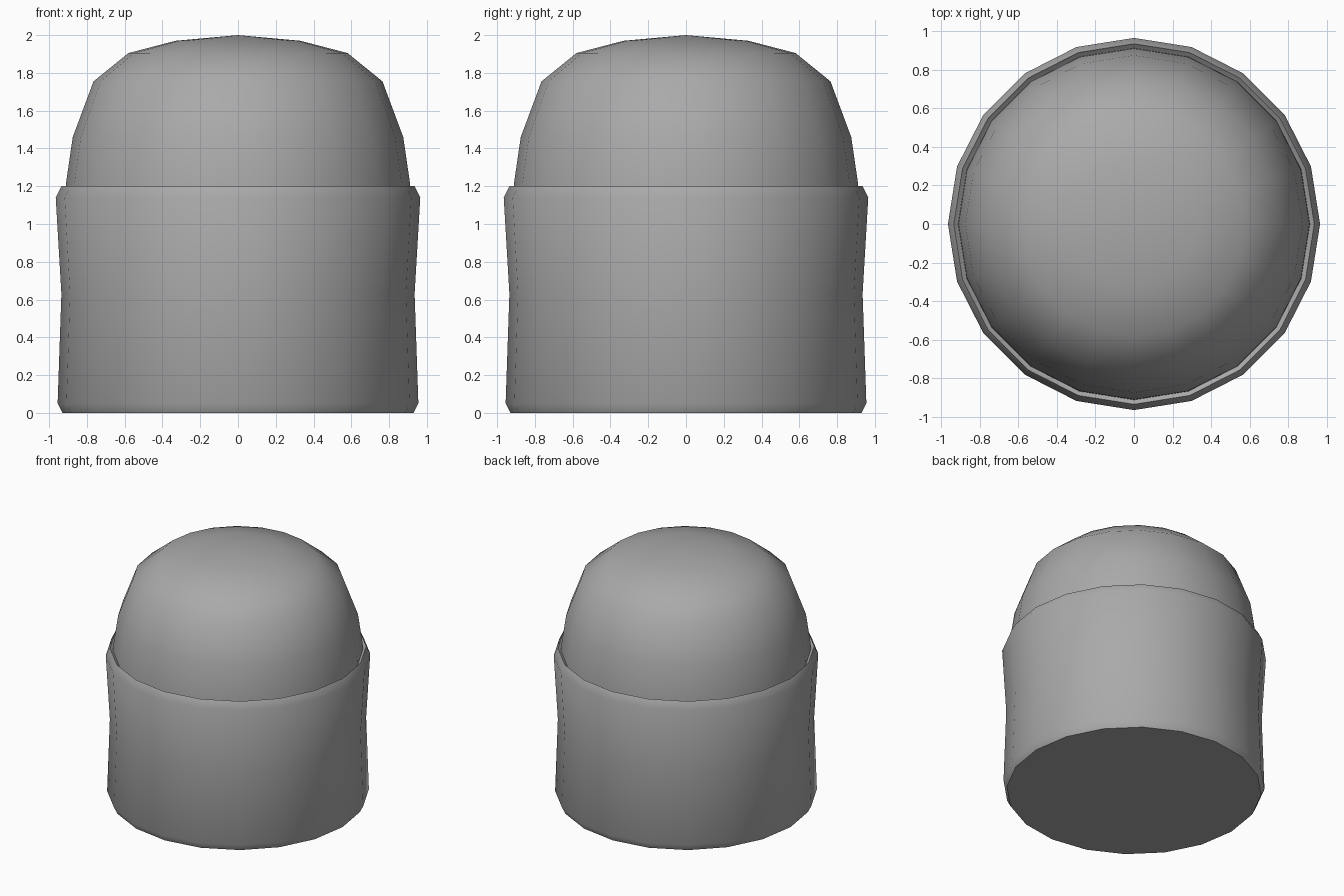
import bpy
import bmesh
from math import radians
from mathutils import Matrix

cube = bpy.data.objects.get("Cube")
if cube:
    bpy.data.objects.remove(cube, do_unlink=True)

SIDES = 20

grey = bpy.data.materials.new("plain_grey")
grey.use_nodes = True
grey.diffuse_color = (0.4, 0.4, 0.4, 1)
grey.node_tree.nodes["Principled BSDF"].inputs["Base Color"].default_value = (0.4, 0.4, 0.4, 1)


def lathe(name, profile, angle):
    """Spin (radius, height) points around z into a smooth shaded part."""
    bm = bmesh.new()
    verts = [bm.verts.new((r, 0, z)) for r, z in profile]
    edges = [bm.edges.new(pair) for pair in zip(verts, verts[1:])]
    bmesh.ops.spin(bm, geom=verts + edges, cent=(0, 0, 0), axis=(0, 0, 1),
                   angle=radians(360), steps=SIDES, use_merge=True)
    bmesh.ops.remove_doubles(bm, verts=bm.verts, dist=0.0005)
    bmesh.ops.recalc_face_normals(bm, faces=bm.faces)
    mesh = bpy.data.meshes.new(name)
    bm.to_mesh(mesh)
    bm.free()
    mesh.materials.append(grey)
    obj = bpy.data.objects.new(name, mesh)
    bpy.context.collection.objects.link(obj)
    bpy.ops.object.select_all(action="DESELECT")
    obj.select_set(True)
    bpy.context.view_layer.objects.active = obj
    bpy.ops.object.shade_smooth_by_angle(angle=radians(angle))
    return obj


# Slightly waisted base with bevelled foot and rolled rim
lathe("base", [(0, 0), (0.93, 0), (0.955, 0.05), (0.935, 0.63), (0.965, 1.14),
               (0.935, 1.2), (0.905, 1.17), (0.86, 1.15), (0, 1.15)], 50)

# Rounded dome seated inside the rim
lathe("dome", [(0, 1.12), (0.915, 1.12), (0.91, 1.22), (0.875, 1.46), (0.765, 1.755),
               (0.58, 1.905), (0.33, 1.97), (0, 2.0)], 60)
